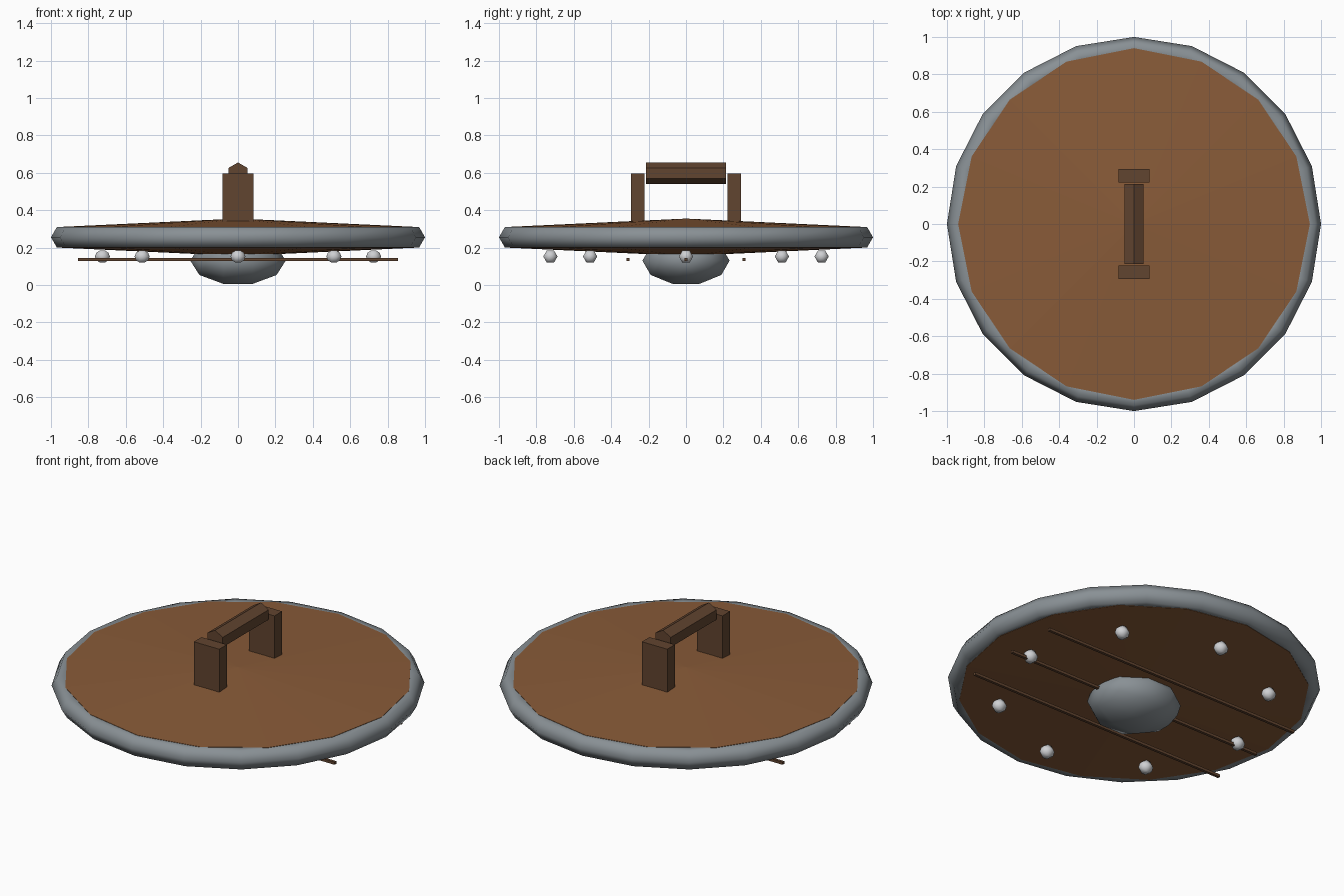
import bpy, bmesh, math
from mathutils import Matrix

cube = bpy.data.objects.get("Cube")
if cube:
    bpy.data.objects.remove(cube, do_unlink=True)


def material(name, rgb):
    m = bpy.data.materials.new(name)
    m.use_nodes = True
    m.diffuse_color = (*rgb, 1)
    m.node_tree.nodes["Principled BSDF"].inputs["Base Color"].default_value = (*rgb, 1)
    return m


plank_wood = material("plank wood", (0.25, 0.105, 0.04))
dark_wood = material("dark wood", (0.12, 0.058, 0.029))
steel = material("steel", (0.25, 0.28, 0.30))
pale_steel = material("pale steel", (0.62, 0.63, 0.65))


def finish(name, bm, mat, smooth=False):
    bmesh.ops.recalc_face_normals(bm, faces=bm.faces)
    me = bpy.data.meshes.new(name)
    bm.to_mesh(me)
    bm.free()
    me.materials.append(mat)
    for p in me.polygons:
        p.use_smooth = smooth
    ob = bpy.data.objects.new(name, me)
    bpy.context.collection.objects.link(ob)
    return ob


def box(name, center, size, mat):
    bm = bmesh.new()
    bmesh.ops.create_cube(bm, size=1, matrix=Matrix.Translation(center) @ Matrix.Diagonal((*size, 1)))
    return finish(name, bm, mat)


def ball(name, center, size, segments, rings, mat):
    """Low-poly ball with its poles pointing along x."""
    bm = bmesh.new()
    turn = Matrix.Rotation(math.pi / 2, 4, 'Y')
    bmesh.ops.create_uvsphere(bm, u_segments=segments, v_segments=rings, radius=1,
                              matrix=Matrix.Translation(center) @ Matrix.Diagonal((*size, 1)) @ turn)
    return finish(name, bm, mat, True)


MID = 0.255

# Wooden disc: two shallow cones joined by a straight edge
bm = bmesh.new()
bmesh.ops.create_cone(bm, cap_ends=True, segments=16, radius1=0.94, radius2=0.94, depth=0.112,
                      matrix=Matrix.Translation((0, 0, MID)))
caps = [f for f in bm.faces if len(f.verts) > 4]
for v in bmesh.ops.poke(bm, faces=caps)["verts"]:
    v.co.z += math.copysign(0.044, v.co.z - MID)
finish("shield_disc", bm, plank_wood)

# Metal rim: a hexagonal section swept round twenty sides
bpy.ops.mesh.primitive_torus_add(major_segments=20, minor_segments=6, major_radius=0.9375,
                                 minor_radius=0.0625, location=(0, 0, MID))
rim = bpy.context.object
rim.name = "metal_rim"
rim.data.materials.append(steel)
bpy.ops.object.shade_smooth()

# Domed boss on the outer face
ball("boss", (0, 0, 0.13), (0.255, 0.245, 0.137), 10, 5, steel)

# Ring of rivets
for i in range(8):
    a = i * math.pi / 4
    ball(f"rivet_{i + 1}", (0.725 * math.cos(a), 0.725 * math.sin(a), 0.152),
         (0.04, 0.04, 0.04), 6, 5, pale_steel)

# Thin strips across the outer face
for i, y in enumerate((-0.31, 0, 0.31)):
    box(f"strip_{i + 1}", (0, y, 0.135), (1.71, 0.016, 0.016), dark_wood)

# Handle: two posts and a hexagonal grip
for name, side in (("front_post", -1), ("back_post", 1)):
    box(name, (0, side * 0.258, 0.445), (0.166, 0.071, 0.3), dark_wood)
bm = bmesh.new()
bmesh.ops.create_cone(bm, cap_ends=True, segments=6, radius1=0.058, radius2=0.058, depth=0.43,
                      matrix=Matrix.Translation((0, 0, 0.597)) @ Matrix.Rotation(math.pi / 2, 4, 'X'))
finish("grip", bm, dark_wood)
